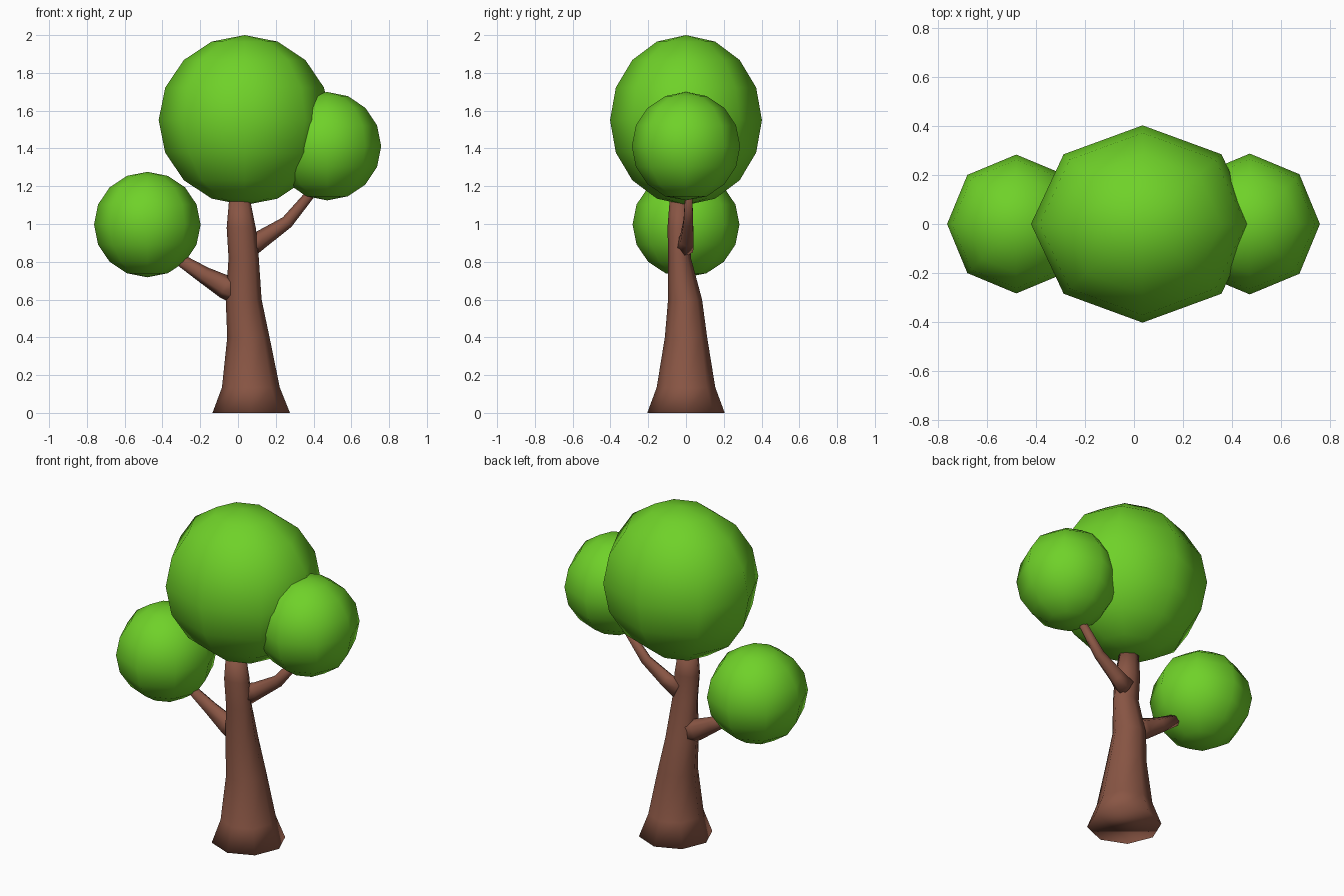
import bpy, bmesh
from math import sin, cos, tau
from mathutils import Vector

if "Cube" in bpy.data.objects:
    bpy.data.objects.remove(bpy.data.objects["Cube"])


def material(name, rgb):
    m = bpy.data.materials.new(name)
    m.diffuse_color = (*rgb, 1)
    m.use_nodes = True
    m.node_tree.nodes["Principled BSDF"].inputs["Base Color"].default_value = m.diffuse_color
    return m


LEAF = material("leaf_green", (0.16, 0.64, 0.022))
BARK = material("bark_brown", (0.25, 0.092, 0.058))


def finish(name, bm, mat):
    bmesh.ops.recalc_face_normals(bm, faces=bm.faces)
    for f in bm.faces:
        f.smooth = True
    me = bpy.data.meshes.new(name)
    bm.to_mesh(me)
    bm.free()
    me.materials.append(mat)
    bpy.context.collection.objects.link(bpy.data.objects.new(name, me))


def foliage(name, centre, radii):
    bm = bmesh.new()
    bmesh.ops.create_uvsphere(bm, u_segments=8, v_segments=8, radius=1)
    bmesh.ops.scale(bm, vec=radii, verts=bm.verts)
    bmesh.ops.translate(bm, vec=centre, verts=bm.verts)
    finish(name, bm, LEAF)


def loft(name, rings, sides):
    """Rings are (centre, u axis, v axis); skinned in order and capped."""
    bm = bmesh.new()
    loops = []
    for c, u, v in rings:
        loops.append([bm.verts.new(c + u * cos(tau * i / sides) + v * sin(tau * i / sides))
                      for i in range(sides)])
    for a, b in zip(loops, loops[1:]):
        for i in range(sides):
            j = (i + 1) % sides
            bm.faces.new((a[i], a[j], b[j], b[i]))
    bm.faces.new(loops[0])
    bm.faces.new(loops[-1])
    finish(name, bm, BARK)


def branch(name, path):
    """Path points are (x, y, z, radius, tilt) bending in the xz plane."""
    pts = [Vector(p[:3]) for p in path]
    rings = []
    for i, p in enumerate(path):
        d = (pts[min(i + 1, len(pts) - 1)] - pts[max(i - 1, 0)]).normalized()
        side = Vector((0, 1, 0))
        rings.append((pts[i], d.cross(side).normalized() * p[3], side * p[3] * 0.85))
    loft(name, rings, 6)


# Trunk: flared base, leaning slightly forward at the top (z, cx, cy, rx, ry)
trunk = [(0, 0.07, 0, 0.205, 0.205), (0.135, 0.068, 0, 0.153, 0.155),
         (0.4, 0.055, 0, 0.112, 0.112), (0.6, 0.03, -0.005, 0.095, 0.09),
         (0.82, 0.03, -0.034, 0.08, 0.06), (0.98, 0.017, -0.036, 0.077, 0.062),
         (1.12, 0.009, -0.034, 0.057, 0.053)]
loft("trunk", [(Vector((cx, cy, z)), Vector((rx, 0, 0)), Vector((0, ry, 0)))
               for z, cx, cy, rx, ry in trunk], 8)

# Branches
branch("left_branch", [(0.0, -0.01, 0.645, 0.075), (-0.07, -0.005, 0.668, 0.062),
                       (-0.18, 0, 0.73, 0.045), (-0.305, 0, 0.81, 0.032)])
branch("right_branch", [(0.05, -0.01, 0.88, 0.065), (0.125, 0.005, 0.92, 0.048),
                        (0.26, 0.012, 1.01, 0.034), (0.38, 0.015, 1.155, 0.026)])

# Foliage balls
foliage("main_crown", (0.035, 0, 1.55), (0.455, 0.402, 0.45))
foliage("left_foliage", (-0.48, 0, 0.997), (0.282, 0.283, 0.279))
foliage("right_foliage", (0.472, 0, 1.412), (0.286, 0.287, 0.287))
